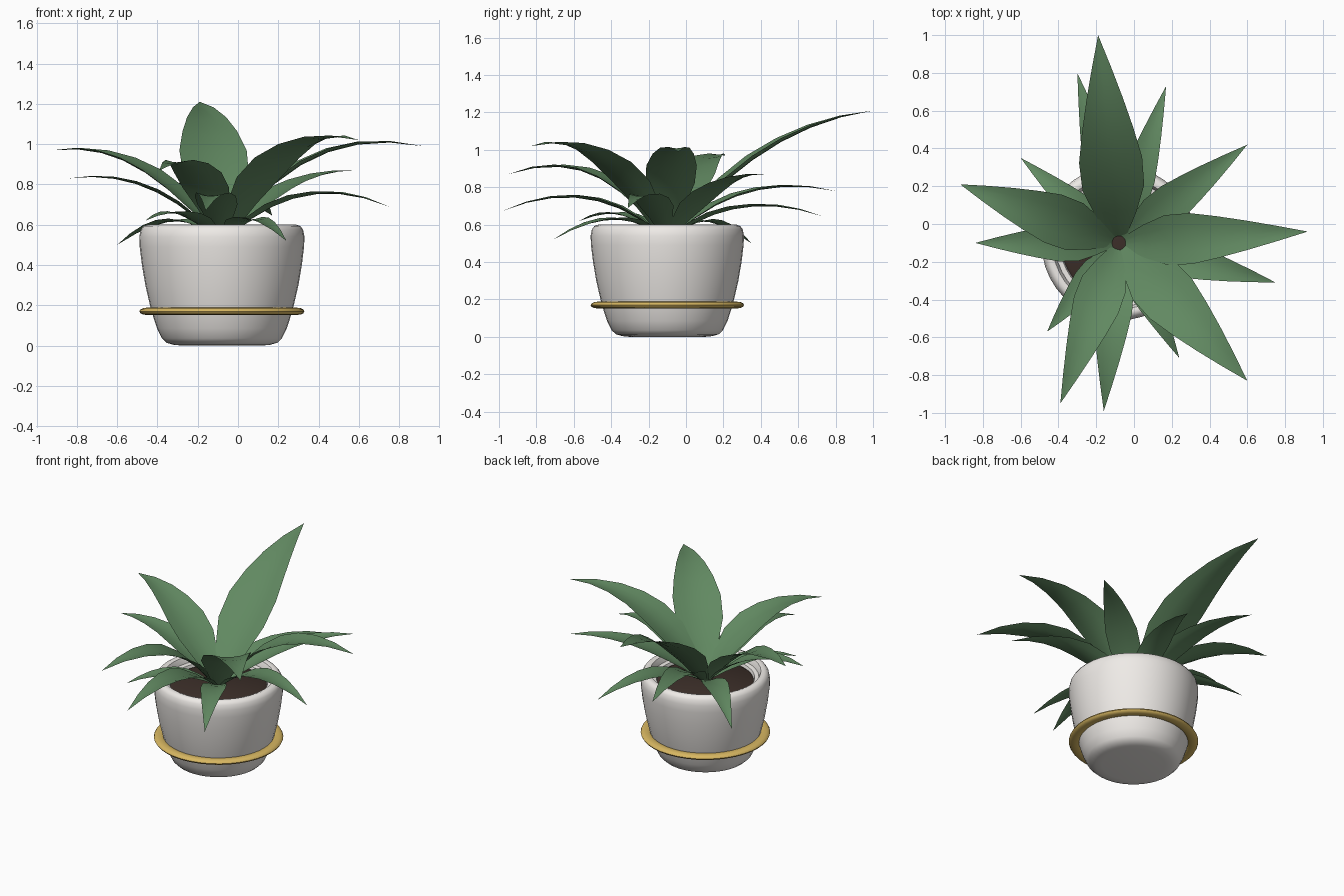
import bpy, bmesh, math
from mathutils import Vector

if "Cube" in bpy.data.objects:
    bpy.data.objects.remove(bpy.data.objects["Cube"])

CX, CY = -0.08, -0.10


def material(name, col):
    m = bpy.data.materials.new(name)
    m.diffuse_color = (*col, 1)
    m.use_nodes = True
    m.node_tree.nodes["Principled BSDF"].inputs["Base Color"].default_value = m.diffuse_color
    return m


def finish(name, bm, mat=None, angle=40):
    me = bpy.data.meshes.new(name)
    bm.to_mesh(me)
    bm.free()
    ob = bpy.data.objects.new(name, me)
    bpy.context.collection.objects.link(ob)
    if mat:
        me.materials.append(mat)
    bpy.ops.object.select_all(action='DESELECT')
    ob.select_set(True)
    bpy.context.view_layer.objects.active = ob
    bpy.ops.object.shade_smooth_by_angle(angle=math.radians(angle))
    return ob


def lathe(name, profile, mat=None, n=40):
    bm = bmesh.new()
    vs = [bm.verts.new((r, 0, z)) for r, z in profile]
    es = [bm.edges.new(p) for p in zip(vs, vs[1:])]
    bmesh.ops.spin(bm, geom=vs + es, cent=(0, 0, 0), axis=(0, 0, 1),
                   angle=2 * math.pi, steps=n)
    bmesh.ops.remove_doubles(bm, verts=bm.verts, dist=1e-5)
    bmesh.ops.recalc_face_normals(bm, faces=bm.faces)
    bmesh.ops.translate(bm, verts=bm.verts, vec=(CX, CY, 0))
    return finish(name, bm, mat)


green = material("leaf_green", (0.12, 0.25, 0.12))
brown = material("soil_brown", (0.045, 0.028, 0.022))
gold = material("gold", (0.68, 0.47, 0.12))
white = material("ceramic", (0.86, 0.83, 0.80))

# Pot: rounded bowl with a rolled, stepped inner lip
lathe("pot", [(0, 0), (0.2, 0), (0.24, 0.004), (0.275, 0.014), (0.298, 0.036), (0.322, 0.085),
              (0.34, 0.14), (0.357, 0.2), (0.38, 0.3), (0.397, 0.4), (0.408, 0.49), (0.41, 0.54),
              (0.403, 0.575), (0.39, 0.593), (0.37, 0.6), (0.352, 0.594), (0.343, 0.575),
              (0.338, 0.555), (0.312, 0.55), (0.305, 0.53), (0.30, 0.48)], white)

# Soil
lathe("soil", [(0, 0.545), (0.29, 0.54), (0.306, 0.53)], brown)

# Gold ring: flattened band reaching in to the wall of the pot
lathe("gold_ring", [(0.374 + 0.036 * math.cos(a * math.pi / 6),
                     0.17 + 0.018 * math.sin(a * math.pi / 6)) for a in range(13)], gold)


# Leaf: arched, slightly channelled blade along a quadratic curve
def leaf(i, tip, rc, zc, width, rows=7, cols=4):
    out = Vector((tip[0] - CX, tip[1] - CY, 0))
    reach = out.length
    out.normalize()
    side = Vector((-out.y, out.x, 0))
    p0, p1, p2 = Vector((0.03, 0.54)), Vector((rc, zc)), Vector((reach, tip[2]))
    bm = bmesh.new()
    grid = []
    for k in range(rows):
        t = k / rows
        c = p0 * (1 - t) ** 2 + p1 * 2 * t * (1 - t) + p2 * t * t
        d = ((p1 - p0) * (1 - t) + (p2 - p1) * t).normalized()
        up = out * -d.y + Vector((0, 0, d.x))
        if t < 0.33:
            f = 0.22 + 0.78 * (t / 0.33) ** 0.85
        else:
            f = 1 - ((t - 0.33) / 0.67) ** 1.4
        base = Vector((CX, CY, c.y)) + out * c.x
        row = []
        for j in range(cols + 1):
            s = 2 * j / cols - 1
            row.append(bm.verts.new(base + side * (s * f * width / 2)
                                    + up * (0.09 * width * f * (s * s - 0.3))))
        grid.append(row)
    end = bm.verts.new(tip)
    for a, b in zip(grid, grid[1:]):
        for j in range(cols):
            bm.faces.new((a[j], b[j], b[j + 1], a[j + 1]))
    for j in range(cols):
        bm.faces.new((grid[-1][j], end, grid[-1][j + 1]))
    bm.normal_update()
    if sum(f.normal.z for f in bm.faces) < 0:
        bmesh.ops.reverse_faces(bm, faces=bm.faces)
    finish(f"leaf_{i:02d}", bm, green, 60)


# Tip position, arch control (reach, height), width
leaves = [
    # upper tier
    ((-0.19, 1.00, 1.21), 0.49, 1.13, 0.36),
    ((0.92, -0.04, 0.99), 0.40, 1.11, 0.29),
    ((0.60, -0.83, 1.02), 0.45, 1.13, 0.33),
    ((-0.39, -0.95, 0.87), 0.37, 1.04, 0.27),
    ((-0.92, 0.21, 0.97), 0.42, 1.03, 0.29),
    # middle tier
    ((0.60, 0.42, 0.87), 0.40, 0.88, 0.22),
    ((-0.30, 0.80, 0.78), 0.40, 0.89, 0.21),
    ((-0.84, -0.10, 0.83), 0.35, 0.89, 0.21),
    ((-0.16, -0.99, 0.67), 0.40, 0.88, 0.22),
    ((0.75, -0.31, 0.69), 0.40, 0.88, 0.21),
    # lower tier
    ((0.17, 0.73, 0.645), 0.40, 0.80, 0.19),
    ((-0.60, 0.35, 0.50), 0.30, 0.72, 0.17),
    ((-0.46, -0.57, 0.62), 0.30, 0.73, 0.17),
    ((0.24, -0.71, 0.52), 0.30, 0.73, 0.17),
]
for i, spec in enumerate(leaves, 1):
    leaf(i, *spec)
